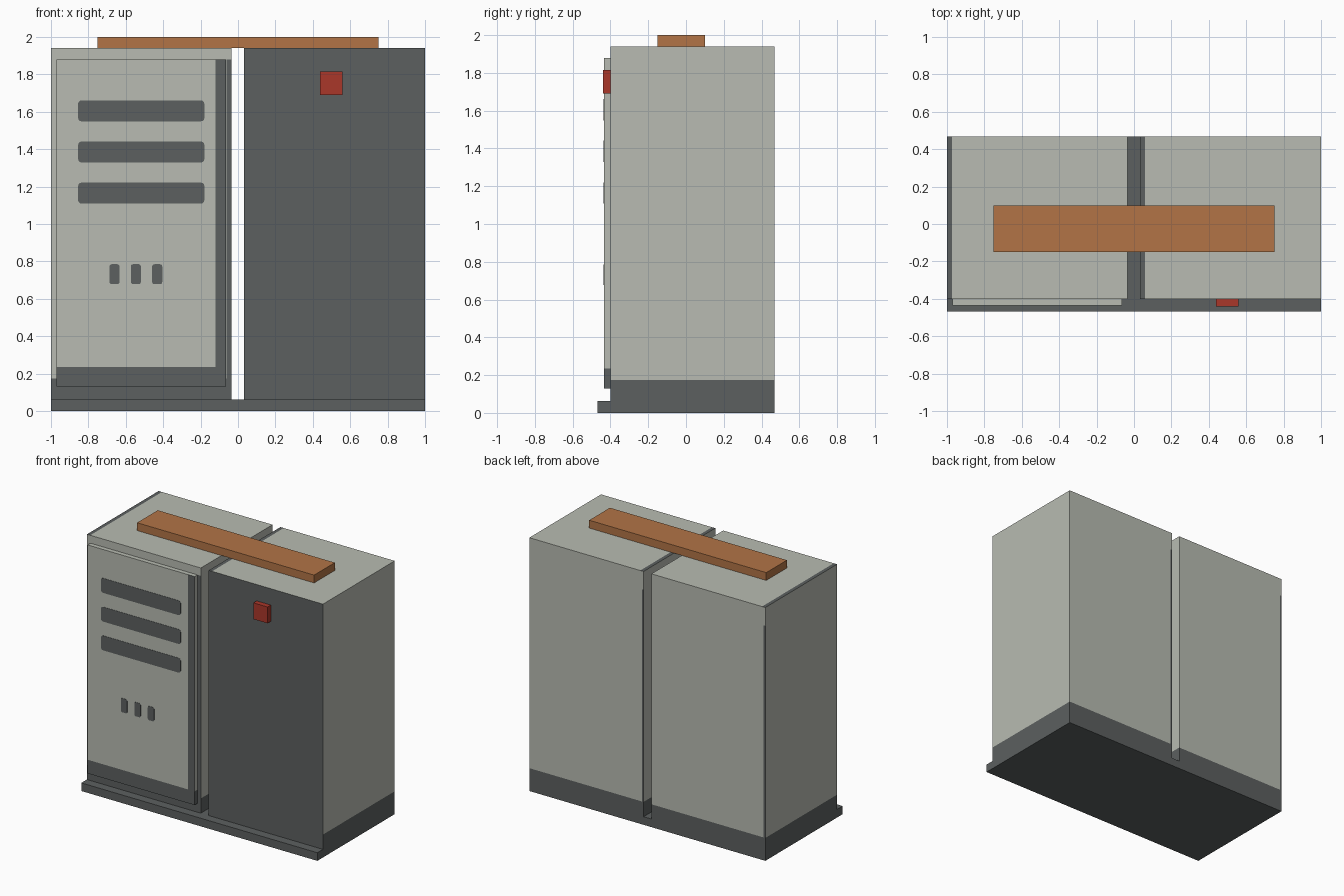
import bpy, bmesh
from mathutils import Vector

if "Cube" in bpy.data.objects:
    bpy.data.objects.remove(bpy.data.objects["Cube"])


def material(name, rgb):
    m = bpy.data.materials.new(name)
    m.diffuse_color = (*rgb, 1)
    m.use_nodes = True
    m.node_tree.nodes["Principled BSDF"].inputs["Base Color"].default_value = m.diffuse_color
    return m


LIGHT = material("light grey", (0.48, 0.50, 0.445))
DARK = material("dark grey", (0.107, 0.117, 0.117))
ORANGE = material("copper orange", (0.445, 0.175, 0.061))
RED = material("red", (0.40, 0.038, 0.023))


def box(name, lo, hi, mats, cuts=(), is_dark=None, corner=0):
    """Box from lo to hi; cuts are (axis, position); is_dark(centre, normal) picks slot 1."""
    lo, hi = Vector(lo), Vector(hi)
    bm = bmesh.new()
    bmesh.ops.create_cube(bm, size=1)
    for v in bm.verts:
        v.co = (lo + hi) / 2 + v.co * (hi - lo)
    if corner:  # round the corners seen from the front
        edges = [e for e in bm.edges
                 if abs(e.verts[0].co.y - e.verts[1].co.y) > 1e-5]
        bmesh.ops.bevel(bm, geom=edges, offset=corner, segments=3,
                        profile=0.5, affect='EDGES')
    for axis, pos in cuts:
        co, no = Vector((0, 0, 0)), Vector((0, 0, 0))
        co[axis], no[axis] = pos, 1
        bmesh.ops.bisect_plane(bm, geom=bm.verts[:] + bm.edges[:] + bm.faces[:],
                               plane_co=co, plane_no=no)
    bm.normal_update()
    if is_dark:
        for f in bm.faces:
            f.material_index = int(is_dark(f.calc_center_median(), f.normal))
    me = bpy.data.meshes.new(name)
    bm.to_mesh(me)
    bm.free()
    for m in mats:
        me.materials.append(m)
    ob = bpy.data.objects.new(name, me)
    bpy.context.collection.objects.link(ob)
    return ob


# Plinth, projecting at the front
box("plinth", (-1, -0.468, 0), (1, 0.468, 0.062), [DARK])


# Left cabinet: dark foot, trim along the outer top and back edge, dark door jamb
def left_dark(c, n):
    if c.z < 0.175:
        return True
    if n.y < -0.5:
        return c.x > -0.062 and c.z < 1.88
    if n.z > 0.5:
        return c.x < -0.972
    return n.y > 0.5 and c.x < -0.985 and c.z < 1.8


box("left_cabinet", (-1, -0.40, 0.062), (-0.035, 0.468, 1.94), [LIGHT, DARK],
    [(2, 0.175), (2, 1.8), (2, 1.88), (0, -0.985), (0, -0.972), (0, -0.062)], left_dark)


# Right cabinet: fully dark front, dark foot, trim along the inner edge
def right_dark(c, n):
    if c.z < 0.175 or n.y < -0.5:
        return True
    if n.z > 0.5:
        return c.x < 0.06
    return n.y > 0.5 and c.x < 0.047 and c.z < 1.8


box("right_cabinet", (0.032, -0.40, 0.062), (1, 0.468, 1.94), [LIGHT, DARK],
    [(2, 0.175), (2, 1.8), (0, 0.047), (0, 0.06)], right_dark)

# Door panel with dark lower band and dark hinge-side band
box("door", (-0.97, -0.435, 0.13), (-0.063, -0.40, 1.88), [LIGHT, DARK],
    [(2, 0.235), (0, -0.12)],
    lambda c, n: c.z < 0.235 or (n.y < -0.5 and c.x > -0.12))

# Three wide vents and three small slots painted on the door
for i in range(3):
    z = 1.605 - 0.22 * i
    box(f"vent_{i + 1}", (-0.855, -0.437, z - 0.056), (-0.18, -0.434, z + 0.056),
        [DARK], corner=0.018)
    x = -0.66 + 0.114 * i
    box(f"slot_{i + 1}", (x - 0.027, -0.437, 0.678), (x + 0.027, -0.434, 0.785),
        [DARK], corner=0.012)

# Warning button on the right front and bridging bar on the roof
box("button", (0.438, -0.44, 1.69), (0.558, -0.40, 1.815), [RED])
box("roof_bar", (-0.75, -0.15, 1.94), (0.75, 0.10, 2.0), [ORANGE])
